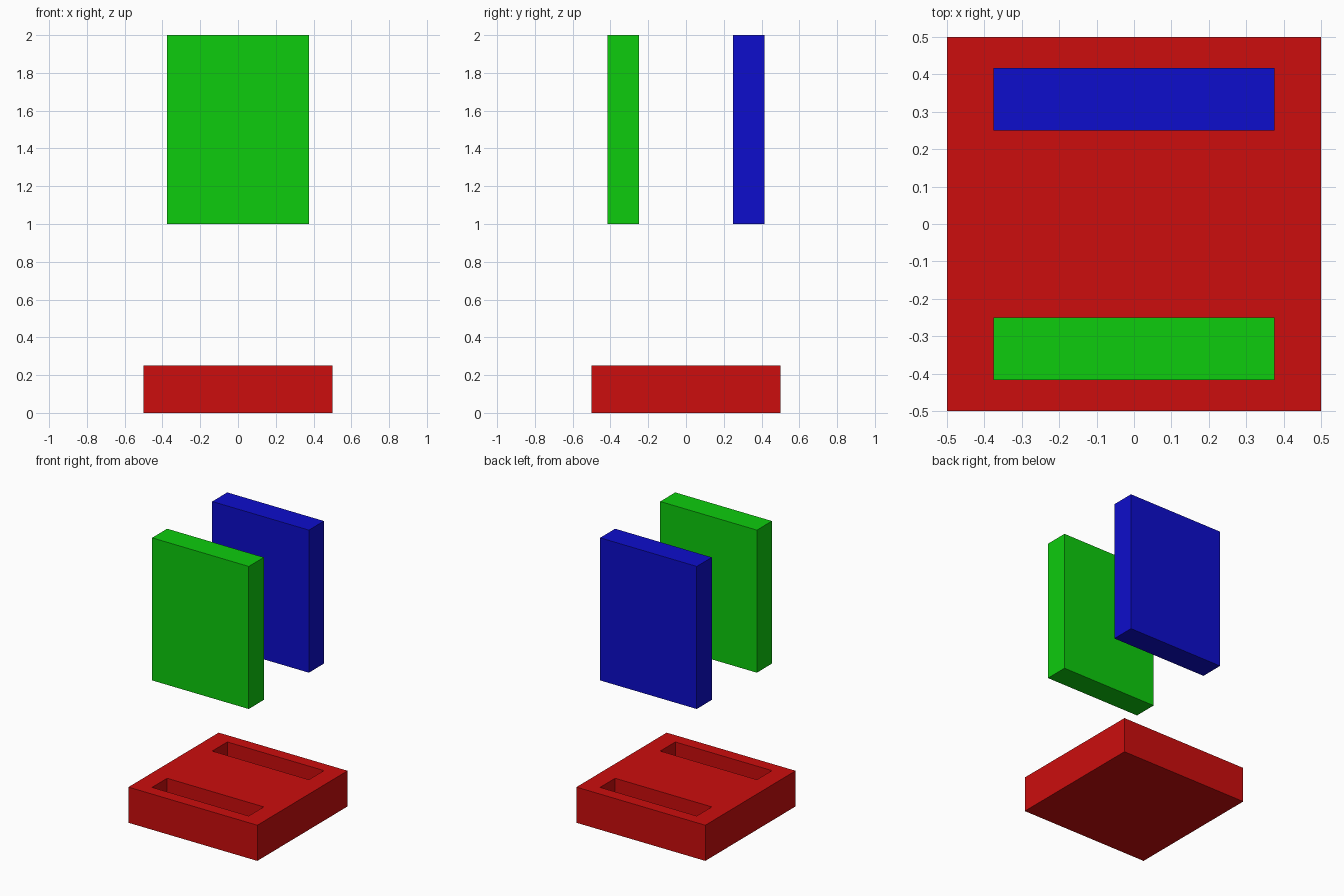
import bpy
import bmesh
from mathutils import Vector

default = bpy.data.objects.get("Cube")
if default:
    bpy.data.objects.remove(default, do_unlink=True)

BASE_H = 0.25
SLOT_DEPTH = 1 / 6
PLATE_W = 0.75
Y_IN, Y_OUT = 0.25, 5 / 12


def make_material(name, color):
    mat = bpy.data.materials.new(name)
    mat.use_nodes = True
    mat.diffuse_color = color
    mat.node_tree.nodes["Principled BSDF"].inputs["Base Color"].default_value = color
    return mat


def make_box(name, lo, hi, mat):
    """Axis-aligned box between two corners."""
    lo, hi = Vector(lo), Vector(hi)
    bm = bmesh.new()
    bmesh.ops.create_cube(bm, size=1)
    for v in bm.verts:
        v.co = (lo + hi) / 2 + v.co * (hi - lo)
    mesh = bpy.data.meshes.new(name)
    bm.to_mesh(mesh)
    bm.free()
    mesh.materials.append(mat)
    obj = bpy.data.objects.new(name, mesh)
    bpy.context.collection.objects.link(obj)
    return obj


red = make_material("red", (0.604, 0.004, 0.004, 1))
green = make_material("green", (0.004, 0.604, 0.004, 1))
blue = make_material("blue", (0.004, 0.004, 0.604, 1))

# Square base block
base = make_box("base", (-0.5, -0.5, 0), (0.5, 0.5, BASE_H), red)

# Each upright plate floats above a matching blind slot in the base
half = PLATE_W / 2
for side, y0, y1, mat in (("front", -Y_OUT, -Y_IN, green),
                          ("back", Y_IN, Y_OUT, blue)):
    make_box(side + "_plate", (-half, y0, 1), (half, y1, 2), mat)

    cutter = make_box(side + "_slot_cutter", (-half, y0, BASE_H - SLOT_DEPTH),
                      (half, y1, BASE_H + 0.1), red)
    cutter.hide_render = True
    cutter.hide_viewport = True
    cutter.display_type = 'WIRE'
    cut = base.modifiers.new(side + "_slot", 'BOOLEAN')
    cut.operation = 'DIFFERENCE'
    cut.solver = 'EXACT'
    cut.object = cutter
